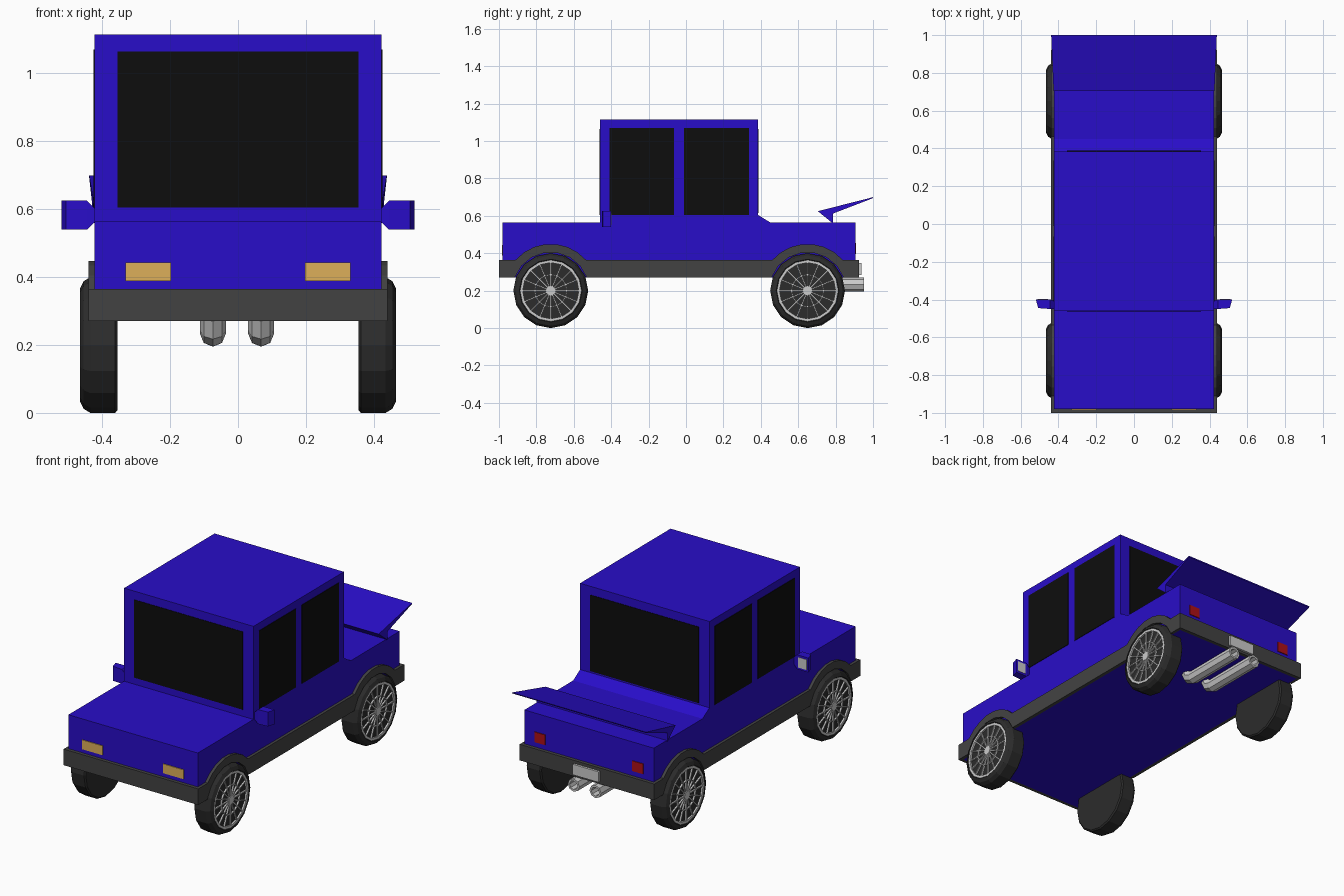
import bpy, bmesh
from math import sin, cos, pi, asin
from mathutils import Matrix, Vector

if "Cube" in bpy.data.objects:
    bpy.data.objects.remove(bpy.data.objects["Cube"])


def material(name, rgb):
    m = bpy.data.materials.new(name)
    m.diffuse_color = (*rgb, 1)
    m.use_nodes = True
    m.node_tree.nodes["Principled BSDF"].inputs["Base Color"].default_value = m.diffuse_color
    return m


BLUE = material("blue_paint", (0.022, 0.004, 0.58))
GLASS = material("dark_glass", (0.004, 0.004, 0.004))
TRIM = material("dark_trim", (0.055, 0.055, 0.055))
RUBBER = material("rubber", (0.025, 0.025, 0.025))
AMBER = material("amber", (0.72, 0.43, 0.1))
RED = material("red", (0.42, 0.005, 0.008))


def finish(name, bm, mat=None):
    bmesh.ops.recalc_face_normals(bm, faces=bm.faces)
    me = bpy.data.meshes.new(name)
    bm.to_mesh(me)
    bm.free()
    ob = bpy.data.objects.new(name, me)
    bpy.context.collection.objects.link(ob)
    if mat:
        me.materials.append(mat)
    return ob


def box(name, x, y, z, mat=None):
    bm = bmesh.new()
    bmesh.ops.create_cube(bm, size=1)
    for v in bm.verts:
        v.co = Vector([a + (b - a) * (c + 0.5) for (a, b), c in zip((x, y, z), v.co)])
    return finish(name, bm, mat)


def span(s, a, b):
    return tuple(sorted((s * a, s * b)))


def prism(name, profile, x0, x1, mat):
    """Extrude a (y, z) profile from x0 to x1."""
    bm = bmesh.new()
    f = bm.faces.new([bm.verts.new((x0, y, z)) for y, z in profile])
    r = bmesh.ops.extrude_face_region(bm, geom=[f])
    for v in r["geom"]:
        if isinstance(v, bmesh.types.BMVert):
            v.co.x = x1
    return finish(name, bm, mat)


def lathe(bm, profile, n, centre):
    """Spin an (x, radius) profile about the x axis."""
    verts = [bm.verts.new((x, 0, r)) for x, r in profile]
    edges = [bm.edges.new(p) for p in zip(verts, verts[1:])]
    bmesh.ops.spin(bm, geom=verts + edges, cent=(0, 0, 0), axis=(1, 0, 0),
                   angle=2 * pi, steps=n)
    bmesh.ops.remove_doubles(bm, verts=bm.verts, dist=1e-5)
    bmesh.ops.translate(bm, verts=bm.verts, vec=centre)


# Body shell with cabin
prism("body", [(-0.98, 0.27), (-0.98, 0.565), (-0.46, 0.565), (-0.46, 1.115),
               (0.385, 1.115), (0.385, 0.605), (0.45, 0.565), (0.905, 0.565),
               (0.905, 0.27)], -0.423, 0.423, BLUE)

# Windows
box("windscreen", (-0.355, 0.355), (-0.463, -0.455), (0.605, 1.065), GLASS)
box("rear_window", (-0.355, 0.355), (0.38, 0.388), (0.615, 1.065), GLASS)
for s in (-1, 1):
    for y in ((-0.41, -0.065), (-0.01, 0.337)):
        box("side_window", span(s, 0.418, 0.426), y, (0.605, 1.07), GLASS)

# Bumpers and side trim with wheel arches
WHEELS = (-0.723, 0.65)
box("front_bumper", (-0.44, 0.44), (-1.0, -0.98), (0.27, 0.365), TRIM)
box("rear_bumper", (-0.44, 0.44), (0.905, 0.925), (0.27, 0.365), TRIM)


def arch(yc, r, z):
    a = asin((z - 0.2) / r)
    return [(yc - r * cos(a + (pi - 2 * a) * i / 7),
             0.2 + r * sin(a + (pi - 2 * a) * i / 7)) for i in range(8)]


top, bottom = [(-0.98, 0.365)], [(-0.98, 0.27)]
for yc in WHEELS:
    top += arch(yc, 0.25, 0.365)
    bottom += arch(yc, 0.205, 0.27)
top.append((0.905, 0.365))
bottom.append((0.905, 0.27))
for s in (-1, 1):
    prism("side_trim", top + bottom[::-1], s * 0.42, s * 0.44, TRIM)

# Lights and number plate
for s in (-1, 1):
    box("headlight", span(s, 0.198, 0.332), (-0.985, -0.975), (0.388, 0.443), AMBER)
    box("tail_light", span(s, 0.285, 0.355), (0.9, 0.91), (0.395, 0.455), RED)
box("number_plate", (-0.085, 0.085), (0.92, 0.938), (0.285, 0.347))

# Wheels: tyre, rim rings, spokes, hub
for s in (-1, 1):
    for yc in WHEELS:
        c = Vector((0, yc, 0.2))
        bm = bmesh.new()
        lathe(bm, [(s * x, r) for x, r in (
            (0.355, 0), (0.355, 0.192), (0.362, 0.2), (0.435, 0.2), (0.455, 0.188),
            (0.465, 0.168), (0.452, 0.158), (0.452, 0))], 16, c)
        finish("tyre", bm, RUBBER)
        bm = bmesh.new()
        for r0, r1 in ((0.15, 0.164), (0.083, 0.089)):
            ring = bmesh.new()
            lathe(ring, [(s * 0.45, r0), (s * 0.462, r0), (s * 0.462, r1), (s * 0.45, r1)], 16, c)
            tmp = bpy.data.meshes.new("ring")
            ring.to_mesh(tmp)
            ring.free()
            bm.from_mesh(tmp)
            bpy.data.meshes.remove(tmp)
        for i in range(16):
            m = (Matrix.Translation(c) @ Matrix.Rotation(2 * pi * i / 16, 4, 'X')
                 @ Matrix.Translation((s * 0.456, 0, 0.085))
                 @ Matrix.Diagonal((0.01, 0.007, 0.14, 1)))
            bmesh.ops.create_cube(bm, size=1, matrix=m)
        bmesh.ops.create_cone(bm, cap_ends=True, segments=12, radius1=0.026, radius2=0.026,
                              depth=0.016, matrix=Matrix.Translation(c + Vector((s * 0.456, 0, 0)))
                              @ Matrix.Rotation(pi / 2, 4, 'Y'))
        finish("rim", bm)

# Wing mirrors: tapered housing on a short neck, with glass behind
for s in (-1, 1):
    bm = bmesh.new()
    rings = []
    for x, y0, y1, z0, z1 in ((0.42, -0.45, -0.405, 0.565, 0.6),
                              (0.445, -0.45, -0.4, 0.54, 0.625),
                              (0.52, -0.445, -0.4, 0.54, 0.625)):
        rings.append([bm.verts.new((s * x, y, z)) for y, z in
                      ((y0, z0), (y1, z0), (y1, z1), (y0, z1))])
    for v in rings[2]:
        if v.co.y < -0.42:
            v.co.x = s * 0.507
    for a, b in zip(rings, rings[1:]):
        for i in range(4):
            bm.faces.new((a[i], a[(i + 1) % 4], b[(i + 1) % 4], b[i]))
    bm.faces.new(rings[0])
    bm.faces.new(rings[2])
    finish("wing_mirror", bm, BLUE)
    box("mirror_glass", span(s, 0.455, 0.51), (-0.405, -0.398), (0.552, 0.613))

# Rear spoiler, flaring slightly towards its trailing edge
sp = prism("spoiler", [(0.705, 0.625), (0.785, 0.56), (0.785, 0.612),
                       (0.998, 0.694), (1.0, 0.7)], -0.426, 0.426, BLUE)
for v in sp.data.vertices:
    v.co.x *= 1 + 0.1 * (v.co.y - 0.705)

# Twin exhaust pipes, bending up into the floor
for x in (-0.074, 0.068):
    cu = bpy.data.curves.new("exhaust_pipe", 'CURVE')
    cu.dimensions = '3D'
    cu.bevel_depth = 0.038
    cu.bevel_resolution = 2
    path = [(0.953, 0.233), (0.6, 0.233), (0.568, 0.245), (0.55, 0.285)]
    spl = cu.splines.new('POLY')
    spl.points.add(len(path) - 1)
    for p, (y, z) in zip(spl.points, path):
        p.co = (x, y, z, 1)
    spl.use_smooth = False
    ob = bpy.data.objects.new("exhaust_pipe", cu)
    bpy.context.collection.objects.link(ob)
    mod = ob.modifiers.new("wall", 'SOLIDIFY')
    mod.thickness = 0.012
    mod.offset = -1
